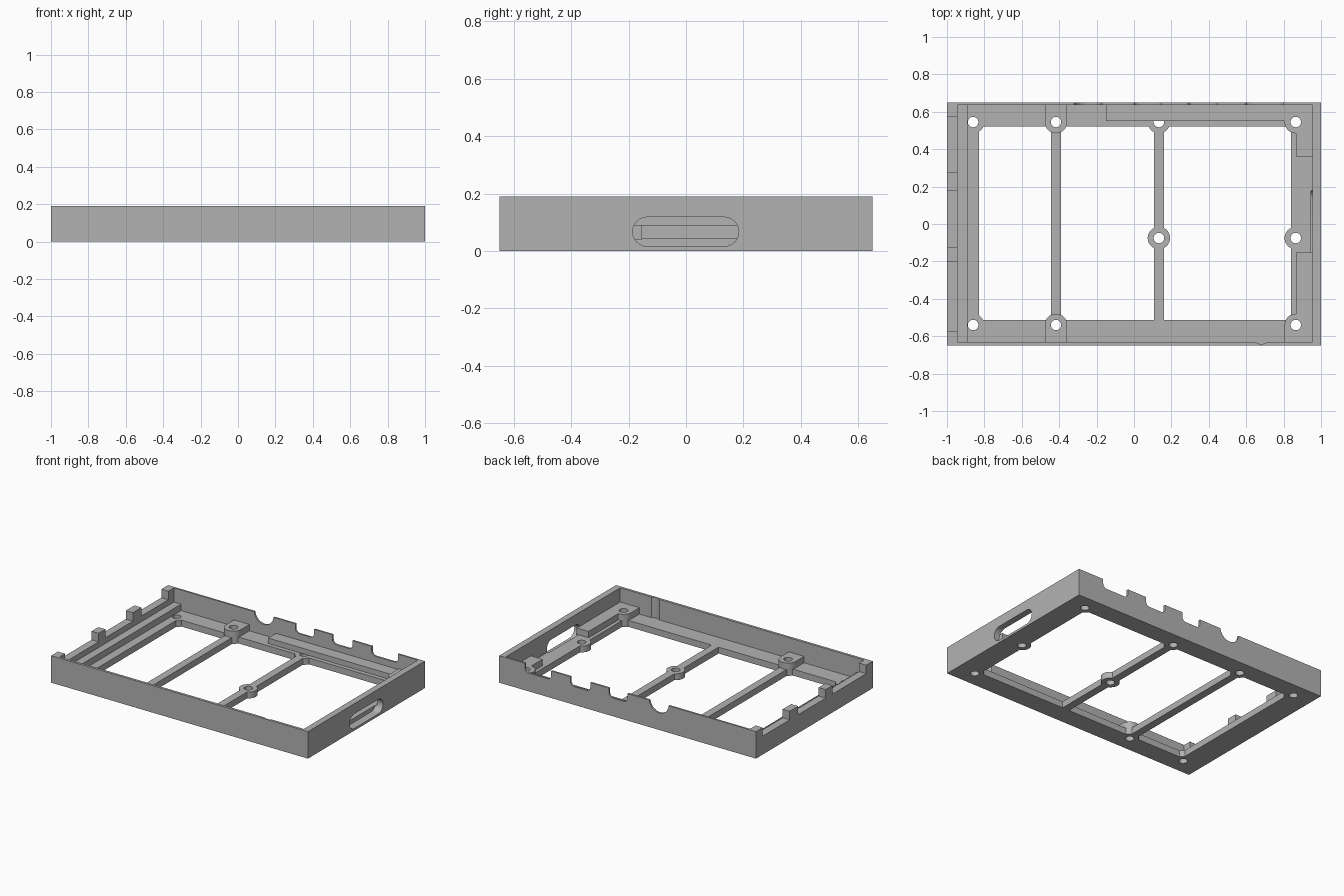
import bpy, bmesh
from math import cos, sin, radians

cube = bpy.data.objects.get("Cube")
if cube:
    bpy.data.objects.remove(cube, do_unlink=True)

grey = bpy.data.materials.new("plain grey")
grey.use_nodes = True
grey.diffuse_color = (0.45, 0.45, 0.45, 1)
grey.node_tree.nodes["Principled BSDF"].inputs["Base Color"].default_value = grey.diffuse_color

FLOOR, STEP, TOP = 0.045, 0.09, 0.19
BACK, FRONT = 0.637, -0.632      # inner wall faces
LEFT, RIGHT = -0.945, 0.955
BOSS, HOLE = 0.06, 0.028


def arc(cu, cv, r, a, b, n=12):
    return [(cu + r * cos(radians(a + (b - a) * i / n)),
             cv + r * sin(radians(a + (b - a) * i / n))) for i in range(n + 1)]


def circle(cu, cv, r, n=32):
    return arc(cu, cv, r, 0, 360, n)[:-1]


def rect(u0, u1, v0, v1):
    return [(u0, v0), (u1, v0), (u1, v1), (u0, v1)]


def prism(name, outline, lo, hi, axis="z"):
    """Extrude a flat outline along an axis."""
    place = {"x": lambda u, v, w: (w, u, v),
             "y": lambda u, v, w: (u, w, v),
             "z": lambda u, v, w: (u, v, w)}[axis]
    bm = bmesh.new()
    rings = [[bm.verts.new(place(u, v, w)) for u, v in outline] for w in (lo, hi)]
    n = len(outline)
    for ring in rings:
        bm.faces.new(ring)
    for i in range(n):
        j = (i + 1) % n
        bm.faces.new((rings[0][i], rings[0][j], rings[1][j], rings[1][i]))
    bmesh.ops.recalc_face_normals(bm, faces=bm.faces)
    mesh = bpy.data.meshes.new(name)
    bm.to_mesh(mesh)
    bm.free()
    mesh.materials.append(grey)
    obj = bpy.data.objects.new(name, mesh)
    bpy.context.collection.objects.link(obj)
    return obj


def combine(target, tool, operation="DIFFERENCE"):
    """Apply one boolean, then drop the tool."""
    mod = target.modifiers.new("cut", "BOOLEAN")
    mod.operation, mod.solver, mod.object = operation, "EXACT", tool
    bpy.context.view_layer.objects.active = target
    bpy.ops.object.modifier_apply(modifier=mod.name)
    bpy.data.objects.remove(tool, do_unlink=True)


def drill(obj, spots):
    for x, y in spots:
        combine(obj, prism("drill", circle(x, y, HOLE), -0.1, 0.3))


# Tray: solid block, hollowed, with a large window through the floor
tray = prism("tray", rect(-1, 1, -0.65, 0.65), 0, TOP)
combine(tray, prism("cavity", rect(LEFT, RIGHT, FRONT, BACK), FLOOR, 0.3))
combine(tray, prism("window", rect(-0.83, 0.84, -0.513, 0.52), -0.1, 0.1))

# Cross bars and screw bosses, level with the floor
for x in (-0.417, 0.133):
    combine(tray, prism("bar", rect(x - 0.027, x + 0.027, -0.56, 0.56), 0, FLOOR), "UNION")
holes = [(x, y) for x in (-0.86, -0.417, 0.865) for y in (0.545, -0.54)]
holes += [(0.133, 0.545), (0.133, -0.075), (0.865, -0.075)]
for x, y in holes:
    combine(tray, prism("boss", circle(x, y, BOSS), 0, FLOOR), "UNION")
drill(tray, holes)

# Three shallow notches in the left wall
for y0, y1 in ((0.275, 0.575), (-0.125, 0.18), (-0.575, -0.2)):
    combine(tray, prism("notch", rect(-1.1, LEFT + 0.005, y0, y1), 0.13, 0.3))

# Rounded port openings in the back wall
r, low = 0.03, 0.128
for x0, x1 in ((0.595, 0.8), (0.29, 0.445), (0, 0.145)):
    port = [(x0, 0.3)] + arc(x0 + r, low + r, r, 180, 270, 6) \
        + arc(x1 - r, low + r, r, 270, 360, 6) + [(x1, 0.3)]
    combine(tray, prism("port", port, BACK - 0.005, 0.7, "y"))
jack = [(-0.32, 0.3)] + arc(-0.245, TOP + 0.005, 0.075, 180, 360, 20) + [(-0.17, 0.3)]
combine(tray, prism("jack", jack, BACK - 0.005, 0.7, "y"))

# Long slot through the right wall and a finger groove inside the front wall
slot = arc(0.133, 0.067, 0.051, -90, 90) + arc(-0.135, 0.067, 0.051, 90, 270)
combine(tray, prism("slot", slot, 0.945, 1.1, "x"))
combine(tray, prism("groove", circle(0.68, FRONT + 0.04, 0.05), FLOOR, 0.3))

# Raised supports standing on the floor
base = FLOOR - 0.005
prism("left_ledge", rect(LEFT - 0.005, -0.89, FRONT - 0.005, BACK + 0.005), base, STEP)
prism("back_ledge", rect(-0.15, 0.81, 0.55, BACK + 0.005), FLOOR, 0.083)
for side, wall, y, end in (("back", BACK, 0.545, 0.36), ("front", FRONT, -0.54, -0.153)):
    s = 1 if side == "back" else -1
    wall += 0.005 * s
    x = -0.417
    pad = prism(side + "_pad", [(x + BOSS, wall), (x - BOSS, wall)]
                + arc(x, y, BOSS, 180, 180 + 180 * s, 20), base, STEP)
    drill(pad, [(x, y)])
    x = 0.865
    corner = prism(side + "_corner_block",
                   [(RIGHT + 0.005, wall), (x - BOSS, wall)]
                   + arc(x, y, BOSS, 180, 180 + 90 * s)
                   + [(x, end), (RIGHT + 0.005, end)], base, STEP)
    drill(corner, [(x, y)])

# Smooth the round faces, keep hard edges crisp
for obj in bpy.context.scene.objects:
    obj.select_set(obj.type == "MESH")
bpy.context.view_layer.objects.active = tray
bpy.ops.object.shade_smooth_by_angle(angle=radians(30))
